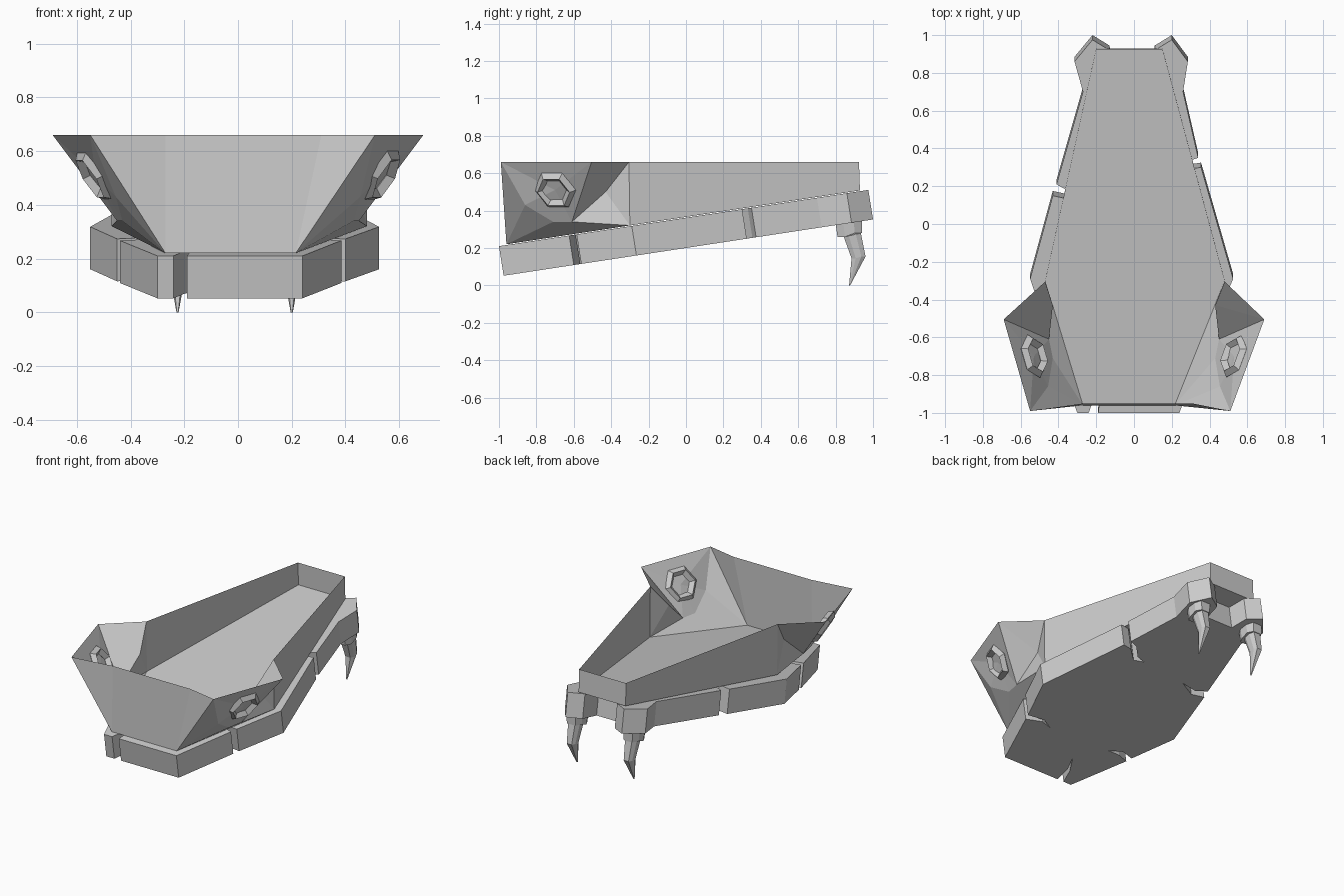
import bpy
from mathutils import Vector

if "Cube" in bpy.data.objects:
    bpy.data.objects.remove(bpy.data.objects["Cube"])


def mesh(name, verts, faces):
    me = bpy.data.meshes.new(name)
    me.from_pydata([tuple(v) for v in verts], [], faces)
    me.update()
    ob = bpy.data.objects.new(name, me)
    bpy.context.collection.objects.link(ob)
    return ob


def top(y):
    return 0.21 + 0.1523 * (y + 1)


def loft(name, rings):
    n = len(rings[0])
    verts = [v for r in rings for v in r]
    faces = [list(range(n))[::-1], list(range(n * (len(rings) - 1), n * len(rings)))]
    for k in range(len(rings) - 1):
        for i in range(n):
            j = (i + 1) % n
            faces.append([k * n + i, k * n + j, (k + 1) * n + j, (k + 1) * n + i])
    return mesh(name, verts, faces)


# Tilted cracked slab: outline runs counter-clockwise, cracks are thin notches
outline = [
    (-0.30, -1.0), (-0.24, -1.0), (-0.20, -0.89), (-0.13, -0.78), (-0.175, -0.88), (-0.19, -1.0),
    (0.24, -1.0),
    (0.385, -0.625), (0.28, -0.59), (0.20, -0.61), (0.28, -0.57), (0.40, -0.585),
    (0.525, -0.29),
    (0.355, 0.30), (0.29, 0.29), (0.20, 0.21), (0.13, 0.23), (0.20, 0.25), (0.28, 0.33), (0.34, 0.35),
    (0.26, 0.70), (0.285, 0.86), (0.20, 0.975), (0.11, 0.92), (0.09, 0.80),
    (-0.11, 0.80), (-0.13, 0.92), (-0.22, 0.975), (-0.315, 0.86), (-0.27, 0.70),
    (-0.41, 0.21), (-0.34, 0.17), (-0.22, 0.19), (-0.34, 0.13), (-0.43, 0.15),
    (-0.55, -0.29),
    (-0.45, -0.585), (-0.36, -0.56), (-0.27, -0.60), (-0.36, -0.60), (-0.44, -0.625)]
loft("cracked_slab", [[(x, y + 0.025, top(y) - 0.158) for x, y in outline],
                      [(x, y, top(y)) for x, y in outline]])

# Open tray: floor, front, back and rear side walls as thin sheets
RIM = 0.66
floor_xy = [(-0.27, -0.96), (0.215, -0.96), (0.48, -0.30), (0.15, 0.93), (-0.20, 0.93), (-0.47, -0.30)]
base = [(x, y, top(y) + 0.004) for x, y in floor_xy]
rim = [(-0.27, -0.95, RIM), (0.31, -0.95, RIM)] + [(x, y - 0.005, RIM) for x, y in floor_xy[2:]]
mesh("open_tray", base + rim,
     [[0, 1, 2, 3, 4, 5], [0, 1, 7, 6], [2, 3, 9, 8], [3, 4, 10, 9], [4, 5, 11, 10]])

# Flared faceted pods on the front corners, each with a hexagonal eye ring
for side, name, a, b, r3x in ((-1, "left", 5, 0, 0.55), (1, "right", 2, 1, 0.51)):
    def P(x, y, z):
        return Vector((side * x, y, z))
    A, B, R1, R4 = base[a], base[b], rim[a], rim[b]
    R2, R3 = P(0.69, -0.505, RIM), P(r3x, -0.99, RIM)
    S, P2, P1, Q = P(0.43, -0.43, 0.50), P(0.45, -0.61, 0.34), P(0.43, -0.71, 0.34), P(0.455, -0.86, 0.43)
    E = P(0.53, -0.70, 0.51)
    faces = [(0, 2, 6), (2, 3, 6), (0, 6, 7), (6, 3, 7), (0, 7, 8, 1), (1, 8, 9), (1, 9, 4), (1, 4, 5),
             (10, 3, 4), (10, 4, 9), (10, 9, 8), (10, 8, 7), (10, 7, 3)]
    mesh(name + "_pod", [A, B, R1, R2, R3, R4, S, P2, P1, Q, E], faces)
    n = (R3 - R2).cross(P1 - R2).normalized()
    if n.x * side < 0:
        n = -n
    bpy.ops.mesh.primitive_torus_add(major_segments=6, minor_segments=4, major_radius=0.092,
                                     minor_radius=0.027, location=E,
                                     rotation=n.to_track_quat('Z', 'Y').to_euler())
    bpy.context.object.name = name + "_eye_ring"

# Rear fangs: stepped collar and a bent tapering tooth
for name, cx in (("left", -0.225), ("right", 0.20)):
    def ring(y0, y1, z0, z1, w):
        c = (y1 - y0) * 0.3
        return [(cx - w * 0.6, y0, z0), (cx + w * 0.6, y0, z0), (cx + w, y0 + c, z0), (cx + w, y1 - c, z1),
                (cx + w * 0.6, y1, z1), (cx - w * 0.6, y1, z1), (cx - w, y1 - c, z1), (cx - w, y0 + c, z0)]
    loft(name + "_fang_collar", [ring(0.81, 0.94, 0.26, 0.28, 0.052), ring(0.80, 0.94, 0.33, 0.345, 0.058)])
    loft(name + "_fang", [ring(0.872, 0.88, 0.0, 0.005, 0.004), ring(0.885, 0.96, 0.145, 0.155, 0.03),
                          ring(0.84, 0.935, 0.27, 0.28, 0.042)])
